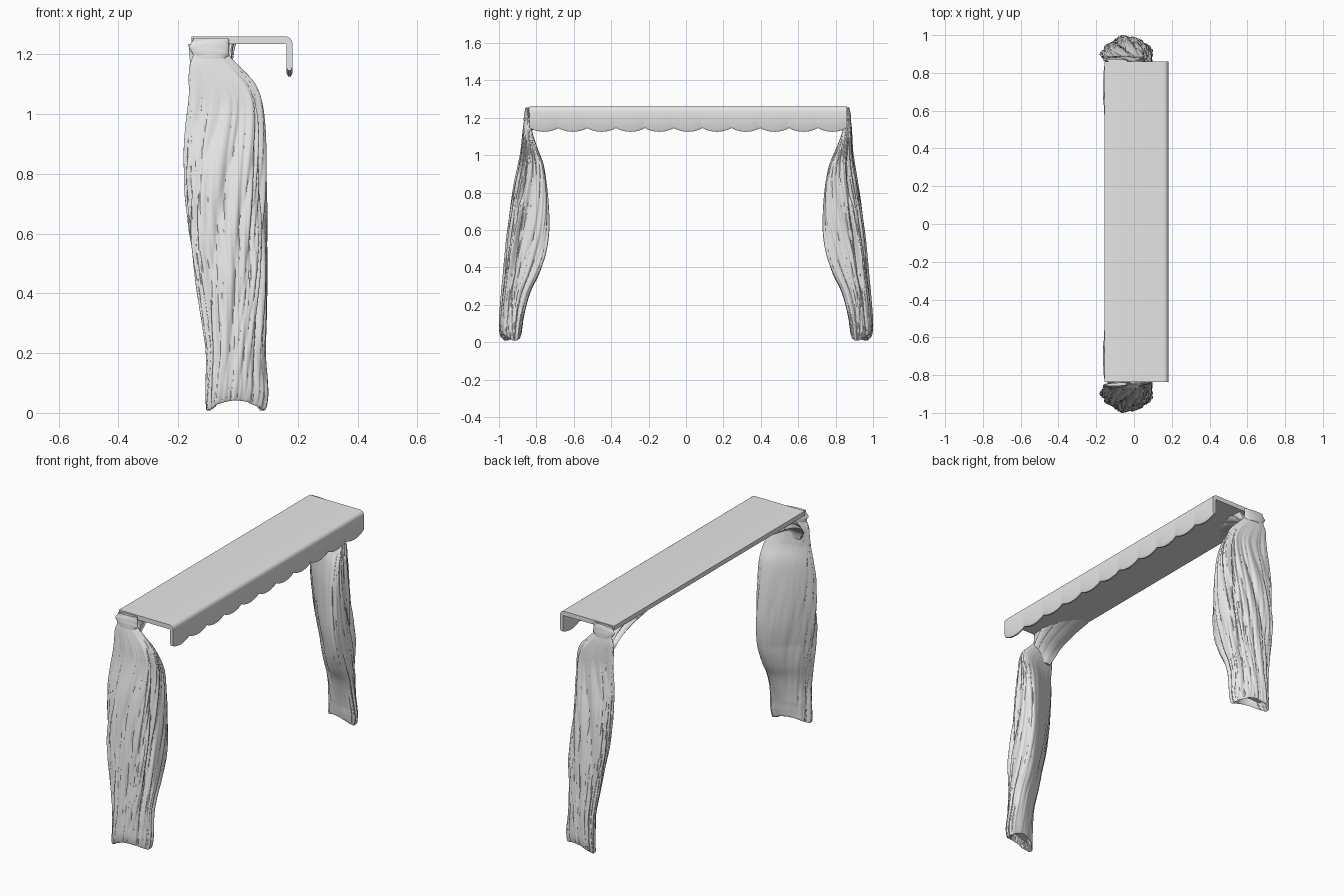
import bpy, bmesh, math
from math import sin, cos, pi, exp

if "Cube" in bpy.data.objects:
    bpy.data.objects.remove(bpy.data.objects["Cube"])

mat = bpy.data.materials.new("light_grey")
mat.diffuse_color = (0.8, 0.8, 0.8, 1)
mat.use_nodes = True
mat.node_tree.nodes["Principled BSDF"].inputs["Base Color"].default_value = mat.diffuse_color


def make(name, rings):
    """Skin a list of closed rings into one capped object."""
    bm = bmesh.new()
    vs = [[bm.verts.new(p) for p in r] for r in rings]
    n = len(vs[0])
    for a, b in zip(vs, vs[1:]):
        for i in range(n):
            bm.faces.new((a[i], a[(i + 1) % n], b[(i + 1) % n], b[i]))
    bm.faces.new(vs[0])
    bm.faces.new(vs[-1])
    bmesh.ops.recalc_face_normals(bm, faces=bm.faces)
    me = bpy.data.meshes.new(name)
    bm.to_mesh(me)
    bm.free()
    me.materials.append(mat)
    ob = bpy.data.objects.new(name, me)
    bpy.context.collection.objects.link(ob)
    bpy.ops.object.select_all(action='DESELECT')
    ob.select_set(True)
    bpy.context.view_layer.objects.active = ob
    bpy.ops.object.shade_smooth_by_angle(angle=math.radians(40))
    return ob


# Pelmet: L-shaped board with a rounded front edge and a scalloped lower lip
Y0, Y1, SCALLOPS, STEPS = -0.837, 0.86, 11, 10
rings = []
for i in range(SCALLOPS * STEPS + 1):
    y = Y0 + (Y1 - Y0) * i / (SCALLOPS * STEPS)
    low = 1.145 - 0.02 * sin(pi * (i % STEPS) / STEPS) ** 0.8
    prof = [(-0.155, 1.235), (-0.155, 1.26)]
    prof += [(0.157 + 0.025 * sin(a * pi / 12), 1.235 + 0.025 * cos(a * pi / 12)) for a in range(7)]
    prof += [(0.182, low + 0.012), (0.176, low), (0.168, low), (0.162, low + 0.012), (0.162, 1.235)]
    rings.append([(x, y, z) for x, z in prof])
make("scalloped_pelmet", rings)


def sample(rows, t):
    """Catmull-Rom interpolation through rows, t in 0..1."""
    f = t * (len(rows) - 1)
    i = min(int(f), len(rows) - 2)
    u = f - i
    p = [rows[max(0, min(len(rows) - 1, i + k))] for k in (-1, 0, 1, 2)]
    return [0.5 * (2 * b + (c - a) * u + (2 * a - 5 * b + 4 * c - d) * u * u
                   + (3 * b - a - 3 * c + d) * u ** 3) for a, b, c, d in zip(*p)]


def clamp(v):
    return min(1, max(0, v))


def crease(a):
    """Rounded ridge with a narrow valley, 0 on the ridge and 1 in the valley."""
    return 1 - abs(sin(a)) ** 0.6


def cloth(name, side, rows, phi, segs, count, fold, hem=0.0, skew=0.0):
    """Skewed elliptical loft; rows are (z, xmin, xmax, ymin, ymax)."""
    rings = []
    for j in range(count + 1):
        z, xa, xb, ya, yb = sample(rows, j / count)
        # the back head sits just outside the board end
        shift = 0.015 * clamp((z - 0.85) / 0.3) if side < 0 else 0
        # push the section toward its outer front corner, keeping its extents
        k = skew * clamp((z - 0.12) / 0.35) * clamp((1.2 - z) / 0.15)
        ring = []
        for i in range(segs):
            t = 2 * pi * i / segs
            s = 1 - fold(t, z)
            u, v = cos(t), cos(t - phi)
            u += k * (1 - u * u)
            v -= k * (1 - v * v)
            x = (xa + xb) / 2 + (xb - xa) / 2 * u * s
            y = (ya + yb) / 2 + (yb - ya) / 2 * v * s
            dz = hem * sin(t) ** 2 * max(0, 1 - z / 0.2)
            ring.append((x, side * y + shift, z + dz))
        rings.append(ring)
    return make(name, rings)


# Silhouette of the hanging drape, from the gathered head to the hem
drape = [
    (1.255, -.150, -.035, -.858, -.840), (1.20, -.150, -.03, -.864, -.838),
    (1.16, -.163, .005, -.87, -.83), (1.10, -.168, .06, -.877, -.815),
    (1.03, -.172, .085, -.885, -.79), (0.95, -.178, .094, -.90, -.76),
    (0.83, -.183, .097, -.925, -.742), (0.70, -.178, .099, -.945, -.732),
    (0.58, -.167, .1, -.96, -.732), (0.46, -.149, .1, -.972, -.75),
    (0.36, -.133, .1, -.98, -.785), (0.28, -.12, .098, -.988, -.825),
    (0.20, -.109, .096, -.995, -.85), (0.11, -.109, .103, -1.0, -.868),
    (0.05, -.11, .104, -1.0, -.875), (0.008, -.106, .092, -.99, -.885),
    (0.05, -.07, .06, -.97, -.905)]


def drape_fold(t, z):
    # slanted pleats, softer on the billowing inner side
    inner = max(0, cos(t - 1.15))
    amp = (1 - 0.65 * inner) * min(1, max(0.25, (1.22 - z) * 5))
    folds = (0.11 * crease(3.5 * t - 3.4 * z + 0.6 * sin(5 * z))
             + 0.08 * crease(6 * t - 6 * z + 0.9 * sin(6 * z + t))
             + 0.06 * crease(10 * t - 9 * z + 1.2 * sin(4 * z - 2 * t))
             + 0.03 * crease(17 * t - 5 * z + 2 * sin(5 * z + t)))
    # deep seam between the outer roll and the billow
    seam = 0.16 * exp(-((t - 5.6 + 0.1 * sin(6 * z)) / 0.12) ** 2) * clamp((z - 0.15) * 4)
    return amp * (folds + seam) - 0.01


# Loose tail fanning out under the board beside the tie
tail = [
    (1.234, -.167, -.005, -.84, -.545), (1.215, -.166, -.01, -.845, -.65),
    (1.18, -.163, -.015, -.852, -.76), (1.14, -.156, -.02, -.86, -.815),
    (1.09, -.13, -.03, -.862, -.83)]

# Wrapped tie holding the drape to the end of the board
tie = [
    (1.252, -.145, -.032, -.857, -.841), (1.245, -.152, -.03, -.860, -.84),
    (1.225, -.165, -.03, -.865, -.838), (1.20, -.152, -.03, -.868, -.836),
    (1.185, -.14, -.04, -.868, -.838)]

for side, label in ((1, "front"), (-1, "back")):
    cloth(label + "_drape", side, drape, 1.08, 200, 130, drape_fold, 0.035, 0.35)
    cloth(label + "_tail", side, tail, 2.2, 64, 20,
          lambda t, z: 0.14 * crease(4 * t + 3 * z) + 0.06 * crease(9 * t))
    cloth(label + "_tie", side, tie, 1.4, 48, 20,
          lambda t, z: 0.06 * crease(z * 130 + 2 * sin(t)))
